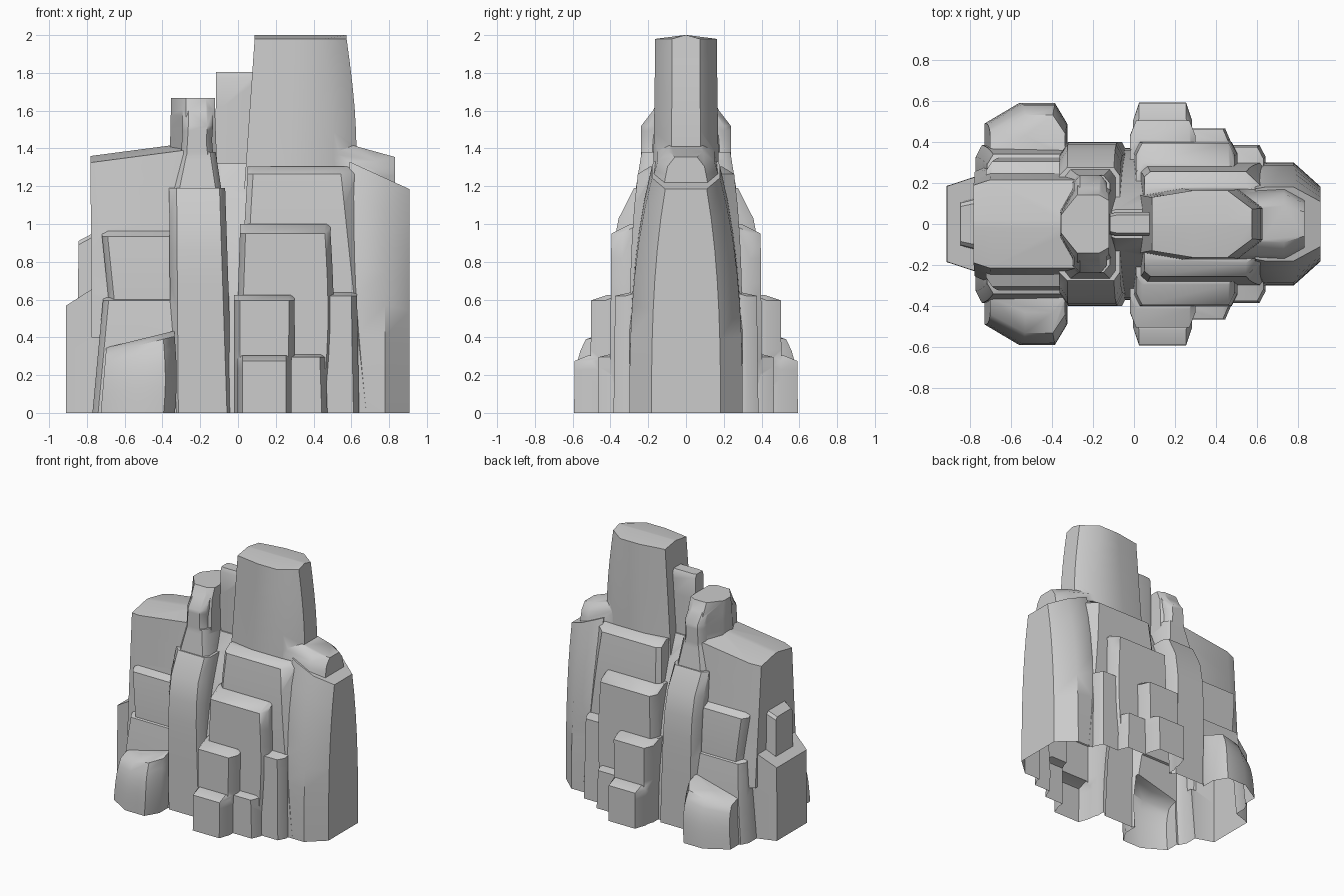
import bpy, bmesh
from math import sin, pi

if "Cube" in bpy.data.objects:
    bpy.data.objects.remove(bpy.data.objects["Cube"])

parts = []
STEPS = 8
PLAIN = (.03, .03, .85, .85)

def rock(name, z, bottom, top, rim=(.03, .08), power=1, bow=0, corner=PLAIN):
    """Tapered eight-sided block, symmetric in y.
    z = (base, top at left, top at right); bottom/top = (x_left, x_right, half_depth);
    rim = (height, inset) of the chamfer; power = how late the depth tapers; bow = bulge on the right."""
    cl, cr, el, er = corner
    bm = bmesh.new()
    loops = []

    def ring(t, drop, inset):
        x0, x1 = (a + (b - a) * t for a, b in zip(bottom[:2], top[:2]))
        x1 += bow * sin(pi * t)
        y = bottom[2] + (top[2] - bottom[2]) * t ** power - inset
        half = [(x0, y * el), (x0 + cl, y), (x1 - cr, y), (x1, y * er)]
        pts = [(x, -d) for x, d in half] + [(x, d) for x, d in reversed(half)]
        verts = []
        for x, d in pts:
            crest = z[1] + (z[2] - z[1]) * (x - x0) / (x1 - x0) - drop
            verts.append(bm.verts.new((x, d, z[0] + (crest - z[0]) * t)))
        loops.append(verts)

    for i in range(STEPS + 1):
        ring(i / STEPS, rim[0], 0)
    if rim[0]:
        ring(1, 0, rim[1])
    for a, b in zip(loops, loops[1:]):
        for i in range(8):
            j = (i + 1) % 8
            bm.faces.new((a[i], a[j], b[j], b[i]))
    bm.faces.new(loops[0][::-1])
    bm.faces.new(loops[-1])
    bmesh.ops.recalc_face_normals(bm, faces=bm.faces)
    me = bpy.data.meshes.new(name)
    bm.to_mesh(me)
    bm.free()
    ob = bpy.data.objects.new(name, me)
    bpy.context.collection.objects.link(ob)
    parts.append(ob)

G = -.1   # rocks on the ground start below it and are trimmed later

# right-hand core, tall spire and the thin slab beside it
rock("right_core", (G, 1.305, 1.305), (-.03, .77, .30), (.05, .625, .255), (.04, .065), 4, 0, (.03, .08, .9, .7))
rock("tall_spire", (1, 2, 2), (.02, .615, .19), (.088, .575, .163), (.02, .155), .4, .03, (.2, .12, .8, .45))
rock("mid_slab", (.5, 1.805, 1.805), (-.13, .2, .062), (-.116, .2, .058), (.03, .015))
rock("crevice_fill", (G, 1.32, 1.32), (-.12, .09, .37), (-.12, .09, .07), (0, 0), 2.5)
# right buttress and its cap
rock("right_buttress", (G, 1.33, 1.185), (.56, .907, .30), (.59, .907, .18), (0, 0), 3, 0, (.05, .13, .95, .61))
rock("buttress_cap", (.95, 1.46, 1.355), (.45, .835, .21), (.45, .83, .15), (.05, .06), 2, 0, (.05, .1, .9, .65))
# stepped blocks on the right
rock("upper_step", (G, 1, 1), (-.025, .46, .405), (.01, .49, .395), (.05, .10), 1, .03)
rock("side_step", (G, .64, .64), (.3, .643, .385), (.3, .63, .375), (.02, .09))
rock("middle_step", (G, .625, .625), (-.02, .295, .507), (-.02, .30, .503), (.03, .09))
rock("front_foot", (G, .305, .305), (-.005, .283, .593), (-.005, .283, .59), (.03, .075))
rock("side_foot", (G, .31, .31), (.2, .477, .467), (.2, .463, .463), (.015, .06))
# central column with a narrow neck
rock("centre_column", (G, 1.19, 1.19), (-.355, -.025, .40), (-.365, -.068, .275), (0, 0), 8, 0, (.04, .03, .85, .85))
rock("lower_neck", (1.08, 1.38, 1.38), (-.362, -.072, .283), (-.3, -.118, .235), (0, 0))
rock("upper_neck", (1.3, 1.65, 1.65), (-.305, -.115, .238), (-.293, -.132, .237), (.13, .10), 1, -.012)
rock("neck_core", (1.03, 1.667, 1.667), (-.369, -.1, .23), (-.356, -.121, .187), (.09, .045), 1, 0, (.08, .05, .3, .8))
# left-hand blocks
rock("left_tower", (.4, 1.36, 1.43), (-.775, -.25, .29), (-.781, -.25, .215), (.035, .195), 1, 0, (.08, .03, .88, .85))
rock("left_base", (G, .61, .61), (-.78, -.28, .385), (-.715, -.28, .34), (.015, .05), 2)
rock("left_panel", (.5, .965, .965), (-.675, -.31, .325), (-.72, -.32, .305), (.03, .065), 2)
rock("left_end", (G, .568, .83), (-.912, -.5, .232), (-.91, -.5, .23), (0, 0), 1, 0, (.14, .03, .8, .8))
rock("end_knob", (.55, .91, 1.04), (-.847, -.6, .125), (-.845, -.6, .12), (.02, .02), 1, 0, (.07, .03, .85, .85))
# boulders on both sides
rock("boulder", (G, .345, .435), (-.735, -.345, .590), (-.70, -.335, .53), (.03, .1), 5, .015, (.17, .06, .83, .83))

# fuse all the rocks into one shell
body = parts[0]
bpy.context.view_layer.objects.active = body
for p in parts[1:]:
    m = body.modifiers.new("fuse", 'BOOLEAN')
    m.operation, m.solver, m.object = 'UNION', 'MANIFOLD', p
    bpy.ops.object.modifier_apply(modifier=m.name)
    bpy.data.objects.remove(p)
body.name = "rock_formation"

# trim flat at the ground, leaving the underside open
bm = bmesh.new()
bm.from_mesh(body.data)
bmesh.ops.bisect_plane(bm, geom=bm.verts[:] + bm.edges[:] + bm.faces[:], dist=1e-5,
                       plane_co=(0, 0, 0), plane_no=(0, 0, 1), clear_inner=True)
bm.to_mesh(body.data)
bm.free()
body.select_set(True)
bpy.ops.object.shade_smooth_by_angle(angle=.7)
